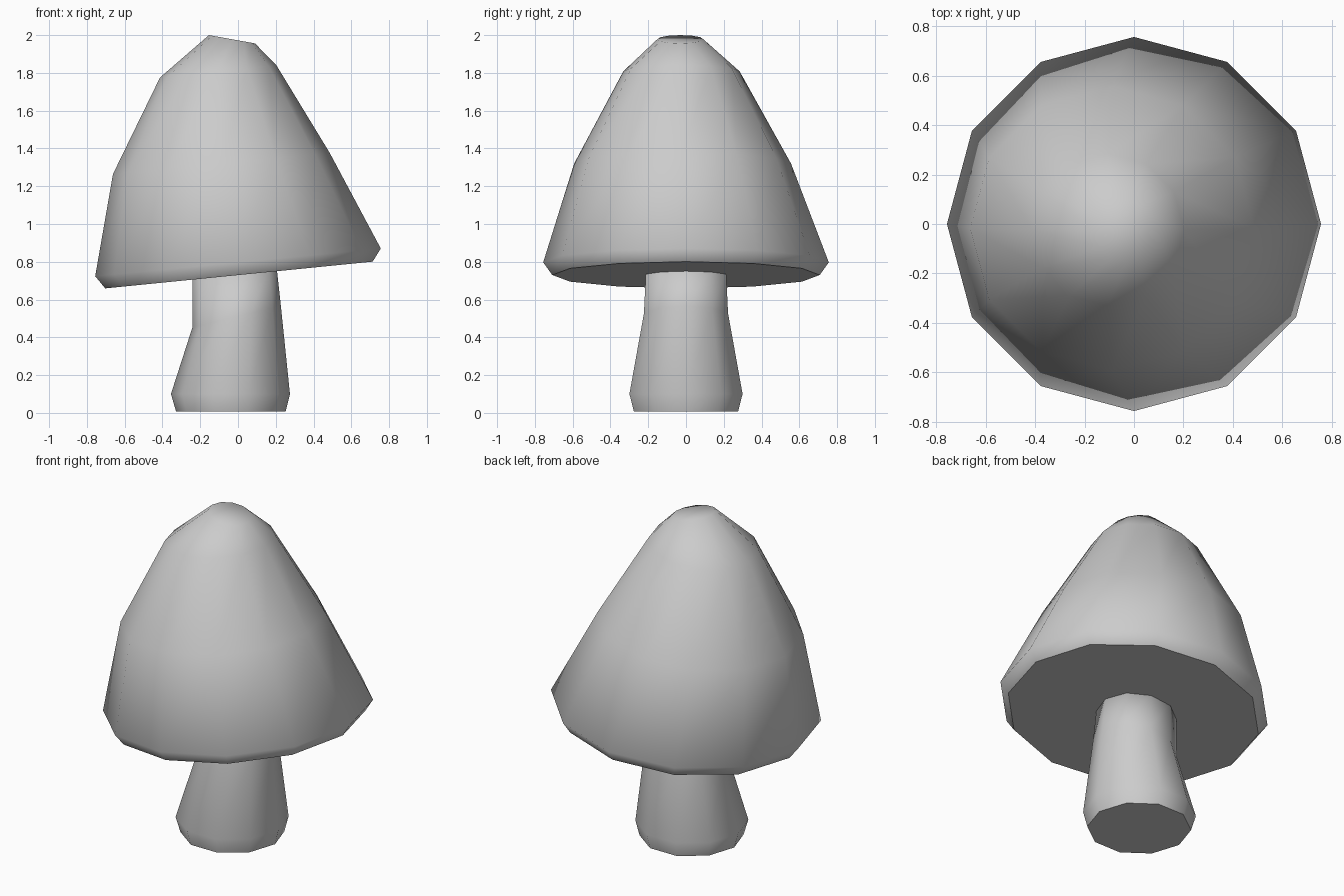
import bpy, bmesh
from math import cos, sin, tau

if "Cube" in bpy.data.objects:
    bpy.data.objects.remove(bpy.data.objects["Cube"])


def lofted(name, sides, rings):
    """Skin a stack of tilted rings: (cx, cy, cz, radius, z-slope along x)."""
    bm = bmesh.new()
    loops = []
    for cx, cy, cz, r, slope in rings:
        loop = []
        for i in range(sides):
            a = tau * i / sides
            loop.append(bm.verts.new((cx + r * cos(a), cy + r * sin(a),
                                      cz + slope * r * cos(a))))
        loops.append(loop)
    for lo, hi in zip(loops, loops[1:]):
        for i in range(sides):
            j = (i + 1) % sides
            bm.faces.new((lo[i], lo[j], hi[j], hi[i])).smooth = True
    # End caps: flat underside, smooth crown
    bm.faces.new(loops[0][::-1]).smooth = False
    bm.faces.new(loops[-1]).smooth = True
    for e in loops[0]:
        for edge in e.link_edges:
            if edge.other_vert(e) in loops[0]:
                edge.smooth = False
    mesh = bpy.data.meshes.new(name)
    bm.to_mesh(mesh)
    bm.free()
    obj = bpy.data.objects.new(name, mesh)
    bpy.context.collection.objects.link(obj)
    return obj


# Leaning stem with a flared foot
lofted("stem", 10, [
    (-0.038, 0, 0.008, 0.29, 0.0),
    (-0.040, 0, 0.10, 0.315, 0.0),
    (-0.007, 0, 0.51, 0.234, 0.24),
    (-0.018, 0, 0.745, 0.223, 0.10),
])

# Tilted conical cap with a turned-under rim and blunt tip
lofted("cap", 12, [
    (0.005, 0.0, 0.73, 0.708, 0.10),
    (0.0, 0.0, 0.797, 0.756, 0.097),
    (-0.088, -0.018, 1.32, 0.574, 0.097),
    (-0.105, -0.024, 1.808, 0.308, 0.106),
    (-0.032, -0.03, 1.978, 0.122, -0.18),
])
